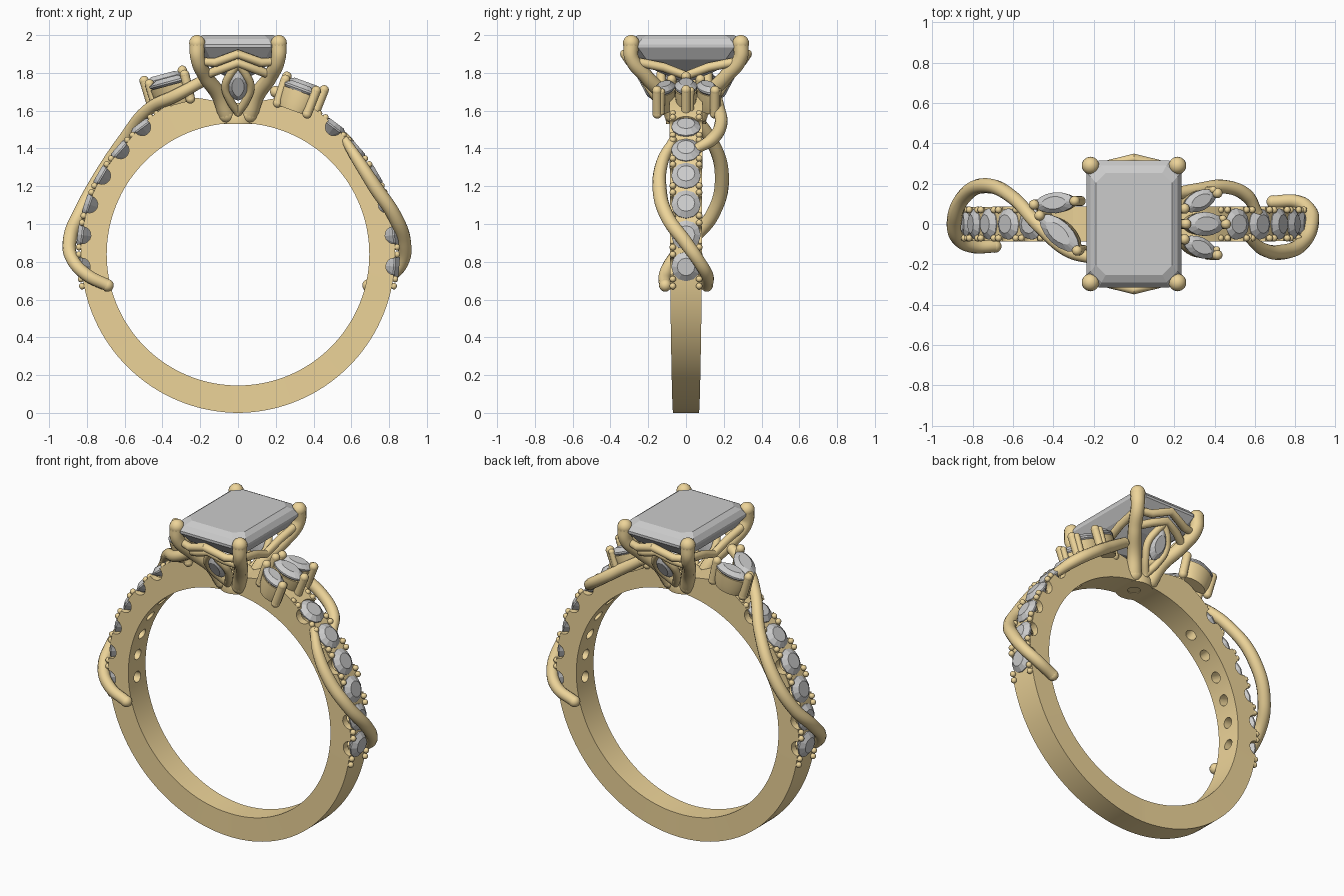
import bpy, bmesh, math
from mathutils import Vector, Matrix
from math import sin, cos, pi, radians

if "Cube" in bpy.data.objects:
    bpy.data.objects.remove(bpy.data.objects["Cube"])

CZ = 0.84  # finger-hole centre height
gold = bpy.data.materials.new("gold")
gold.diffuse_color = (0.85, 0.66, 0.32, 1)
gold.use_nodes = True
gold.node_tree.nodes["Principled BSDF"].inputs["Base Color"].default_value = gold.diffuse_color


def add(name, bm, mat=None, smooth=False):
    bmesh.ops.recalc_face_normals(bm, faces=bm.faces)
    me = bpy.data.meshes.new(name)
    bm.to_mesh(me)
    bm.free()
    ob = bpy.data.objects.new(name, me)
    bpy.context.collection.objects.link(ob)
    if mat:
        me.materials.append(mat)
    if smooth:
        select(ob)
        bpy.ops.object.shade_smooth_by_angle(angle=radians(35))
    return ob


def select(ob):
    bpy.ops.object.select_all(action='DESELECT')
    bpy.context.view_layer.objects.active = ob
    ob.select_set(True)


def loft(bm, outline, levels, M):
    """Stack scaled copies of a 2D outline: levels are (scale, z)."""
    rings = [[bm.verts.new(M @ Vector((x * s, y * s, z))) for x, y in outline] for s, z in levels]
    n = len(outline)
    for a, b in zip(rings, rings[1:]):
        for i in range(n):
            bm.faces.new((a[i], a[(i + 1) % n], b[(i + 1) % n], b[i]))
    bm.faces.new(rings[0])
    bm.faces.new(rings[-1])


def circle(r, n):
    return [(r * cos(2 * pi * i / n), r * sin(2 * pi * i / n)) for i in range(n)]


def marquise(a, b, n=8):
    top = [(a * cos(pi * i / n), b * sin(pi * i / n) ** 1.25) for i in range(n)]
    return top + [(-x, -y) for x, y in top]


def ball(bm, p, r):
    bmesh.ops.create_uvsphere(bm, u_segments=14, v_segments=10, radius=r, matrix=Matrix.Translation(p))


def tubes(name, paths, r, handle='AUTO'):
    """Each path is a list of (x, y, z, radius factor); ends are rounded."""
    cu = bpy.data.curves.new(name, 'CURVE')
    cu.dimensions = '3D'
    cu.bevel_depth, cu.bevel_resolution, cu.resolution_u = r, 4, 10
    cu.use_fill_caps = True
    for path in paths:
        sp = cu.splines.new('BEZIER')
        sp.bezier_points.add(len(path) - 1)
        for bp, p in zip(sp.bezier_points, path):
            bp.co, bp.radius = p[:3], p[3]
            bp.handle_left_type = bp.handle_right_type = handle
    ob = bpy.data.objects.new(name, cu)
    bpy.context.collection.objects.link(ob)
    select(ob)
    bpy.ops.object.convert(target='MESH')
    bm = bmesh.new()
    bm.from_mesh(bpy.context.object.data)
    old = bpy.context.object
    for path in paths:
        for p in (path[0], path[-1]):
            ball(bm, p[:3], r * p[3] * 1.02)
    bpy.data.objects.remove(old)
    return add(name, bm, gold, True)


def radial(side, deg, r):
    """Frame on the band: local z outward, local y across the band."""
    a = radians(deg)
    z = Vector((side * cos(a), 0, sin(a)))
    y = Vector((0, 1, 0))
    M = Matrix((y.cross(z), y, z)).transposed().to_4x4()
    M.translation = Vector((0, 0, CZ)) + z * r
    return M


def lerp(keys, t):
    for (a, u), (b, v) in zip(keys, keys[1:]):
        if t <= b:
            return u + (v - u) * (t - a) / (b - a)
    return keys[-1][1]


# Band: rises at the shoulders, narrows toward the bottom
outer = [(-90, .84), (-10, .832), (45, .832), (60, .865), (70, .885), (78, .84), (90, .77)]
width = [(-90, .068), (-10, .084), (90, .088)]
bm = bmesh.new()
rings, N = [], 144
for i in range(N):
    t = 2 * pi * i / N
    e = math.degrees(math.asin(max(-1, min(1, sin(t)))))
    ro, w = lerp(outer, e), lerp(width, e)
    rings.append([bm.verts.new((r * cos(t), y, CZ + r * sin(t)))
                  for r, y in ((.695, -w), (ro, -w), (ro, w), (.695, w))])
for i in range(N):
    a, b = rings[i], rings[(i + 1) % N]
    for k in range(4):
        bm.faces.new((a[k], a[(k + 1) % 4], b[(k + 1) % 4], b[k]))
band = add("band", bm, gold)

# Pave stones, their drilled cups, side scallops and beads
angles = [53 - 11.5 * i for i in range(6)]
cups, scallops, gems, beads = (bmesh.new() for _ in range(4))
for s in (-1, 1):
    for d in angles:
        lift = .012 if d > 50 else 0
        M = radial(s, d, .83 + lift)
        loft(cups, circle(.075, 20), [(.43, -.18), (.43, -.06), (1, 0), (1, .09)], M)
        loft(scallops, circle(.045, 16), [(1, -.12), (1, .12)], M @ Matrix.Rotation(pi / 2, 4, 'X'))
        loft(gems, circle(.078, 12), [(.05, -.065), (1, -.004), (1, .004), (.6, .026)], M)
    for d in [58.7 - 11.5 * i for i in range(7)]:
        for y in (-.07, .07):
            for da in (-1.3, 1.3):
                ball(beads, radial(s, d + da, .842 if d < 55 else .86) @ Vector((0, y, 0)), .017)
for name, cb in (("scallop_cutter", scallops), ("cup_cutter", cups)):
    cutter = add(name, cb)
    cutter.hide_render = True
    mod = band.modifiers.new(name, 'BOOLEAN')
    mod.operation, mod.solver, mod.object = 'DIFFERENCE', 'EXACT', cutter
    select(band)
    bpy.ops.object.modifier_apply(modifier=mod.name)
    bpy.data.objects.remove(cutter)
select(band)
bpy.ops.object.shade_smooth_by_angle(angle=radians(30))
add("pave_stones", gems)
add("pave_beads", beads, gold, True)

# Twisting vines around each shoulder
tubes("left_vine", [[(-.2, -.17, 1.75, .9), (-.33, -.13, 1.68, 1), (-.47, -.01, 1.61, 1), (-.6, .13, 1.45, 1),
                     (-.73, .19, 1.25, 1.1), (-.84, .14, 1.05, 1.1), (-.89, .03, .92, 1.1), (-.875, -.07, .81, 1),
                     (-.8, -.11, .73, 1), (-.69, -.11, .675, .95)]], .034)
tubes("right_vine", [[(.2, .15, 1.7, .9), (.32, .17, 1.62, 1), (.45, .185, 1.53, 1), (.56, .14, 1.45, 1), (.61, .06, 1.4, .8)],
                     [(.57, -.07, 1.44, .7), (.64, -.125, 1.33, .95), (.73, -.14, 1.19, 1.1), (.83, -.1, 1.04, 1.1),
                      (.88, 0, .9, 1.1), (.87, .07, .8, 1), (.81, .11, .73, 1), (.69, .11, .675, .95)]], .034)

# Centre emerald-cut stone
a, b, c = .235, .315, .06
step = [(a, b - c), (a - c, b), (c - a, b), (-a, b - c), (-a, c - b), (c - a, -b), (a - c, -b), (a, c - b)]
bm = bmesh.new()
loft(bm, step, [(.12, 1.76), (.5, 1.81), (.82, 1.87), (1, 1.935), (1, 1.95), (.92, 1.98), (.8, 2.0)], Matrix())
add("centre_stone", bm)

# Head: corner prongs, galleries, base collar
tubes("head_prongs", [[(sx * .216, sy * .29, 1.957, 1.05), (sx * .214, sy * .288, 1.88, .95), (sx * .17, sy * .21, 1.78, .95),
                       (sx * .1, sy * .12, 1.68, 1), (sx * .06, sy * .07, 1.58, 1.1)]
                      for sx in (-1, 1) for sy in (-1, 1)], .041)
rails = []
for s in (-1, 1):
    rails.append([(-.205, s * .27, 1.86, .9), (-.12, s * .295, 1.855, 1), (0, s * .325, 1.9, 1),
                  (.12, s * .295, 1.855, 1), (.205, s * .27, 1.86, .9)])
    rails.append([(-.17, s * .22, 1.79, 1), (-.09, s * .265, 1.82, 1), (0, s * .285, 1.855, 1),
                  (.09, s * .265, 1.82, 1), (.17, s * .22, 1.79, 1)])
    rails.append([(s * .205, -.27, 1.86, 1), (s * .2, -.12, 1.83, 1), (s * .19, 0, 1.785, 1),
                  (s * .2, .12, 1.83, 1), (s * .205, .27, 1.86, 1)])
tubes("gallery_rails", rails, .024, 'VECTOR')
bm = bmesh.new()
prof = [(.036, 1.53), (.105, 1.53), (.11, 1.57), (.085, 1.64), (.036, 1.64)]
vs = [[bm.verts.new((r * x, r * y, z)) for x, y in circle(1, 32)] for r, z in prof]
for k in range(5):
    p, q = vs[k], vs[(k + 1) % 5]
    for i in range(32):
        bm.faces.new((p[i], p[(i + 1) % 32], q[(i + 1) % 32], q[i]))
add("base_collar", bm, gold, True)

# Marquise accents: (position, tilt about y, yaw, half length, half width)
gems, seats = bmesh.new(), bmesh.new()
prongs = []
accents = [((.35, 0, 1.725), 20, 0, .105, .06), ((.325, .115, 1.715), 20, 24, .095, .05),
           ((.325, -.115, 1.715), 20, -24, .095, .05),
           ((-.39, .105, 1.765), -15, 5, .105, .052), ((-.37, -.045, 1.745), -15, -42, .13, .06)]
for p, tilt, yaw, hl, hw in accents:
    M = Matrix.Translation(p) @ Matrix.Rotation(radians(tilt), 4, 'Y') @ Matrix.Rotation(radians(yaw), 4, 'Z')
    loft(gems, marquise(hl, hw), [(.1, -.06), (1, -.002), (1, .008), (.6, .03)], M)
    loft(seats, marquise(hl, hw, 14), [(.75, -.12), (.9, -.08), (.98, -.012), (.85, -.012), (.4, -.05)], M)
    for e in (-1, 1):
        prongs.append([tuple(M @ Vector((e * hl * 1.0, 0, .022))) + (1,), tuple(M @ Vector((e * hl * .96, 0, -.11))) + (1,)])
    if p[0] > 0:  # extra claw at the outer end
        prongs.append([tuple(M @ Vector((hl * .88, hw * .45, .015))) + (.7,), tuple(M @ Vector((hl * .88, hw * .4, -.1))) + (.7,)])
tubes("accent_prongs", prongs, .025)
add("accent_seats", seats, gold, True)

# Front and back marquise stones in leaf-shaped bezels
frames = []
for s in (-1, 1):
    z = Vector((0, s * .88, -.47))
    x = Vector((1, 0, 0))
    M = Matrix((x, z.cross(x), z)).transposed().to_4x4()
    M.translation = (0, s * .205, 1.74)
    loft(gems, marquise(.095, .055), [(.1, -.05), (1, 0), (1, .008), (.6, .03)], M @ Matrix.Rotation(pi / 2, 4, 'Z'))
    for e in (-1, 1):
        frames.append([(0, s * .27, 1.845, .8), (e * .045, s * .235, 1.785, 1), (e * .066, s * .2, 1.73, 1),
                       (e * .045, s * .155, 1.66, 1), (0, s * .1, 1.59, 1)])
tubes("marquise_frames", frames, .022)
add("accent_stones", gems)
